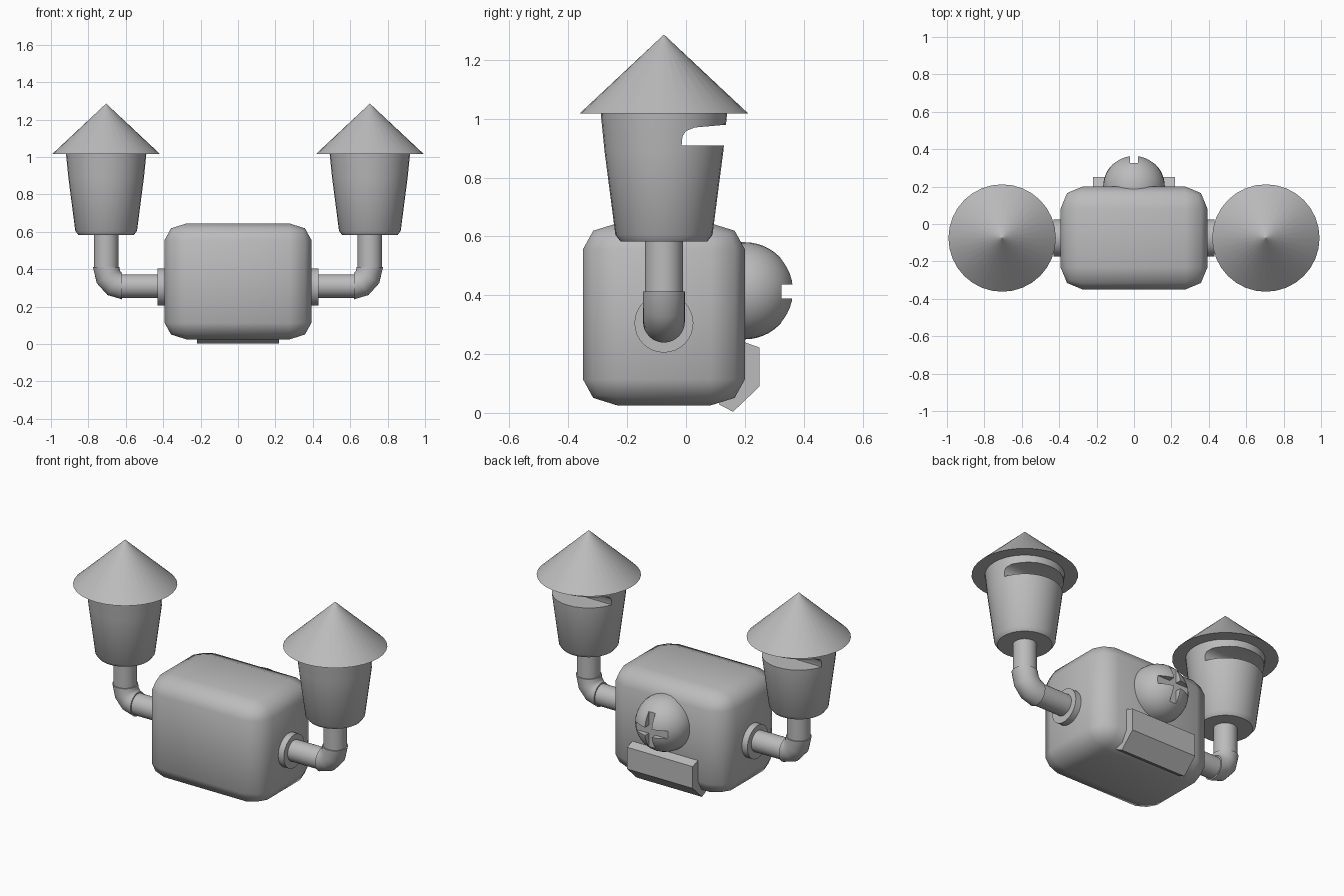
import bpy, bmesh, math

if "Cube" in bpy.data.objects:
    bpy.data.objects.remove(bpy.data.objects["Cube"])

CY = -0.075   # depth of the body centre and arm axis
GREY = bpy.data.materials.new("grey")
GREY.diffuse_color = (0.5, 0.5, 0.5, 1)
GREY.use_nodes = True
GREY.node_tree.nodes["Principled BSDF"].inputs["Base Color"].default_value = GREY.diffuse_color


def make(name, bm):
    bmesh.ops.remove_doubles(bm, verts=bm.verts, dist=1e-5)
    bmesh.ops.recalc_face_normals(bm, faces=bm.faces)
    me = bpy.data.meshes.new(name)
    bm.to_mesh(me)
    bm.free()
    ob = bpy.data.objects.new(name, me)
    me.materials.append(GREY)
    bpy.context.collection.objects.link(ob)
    return ob


def activate(ob):
    bpy.ops.object.select_all(action='DESELECT')
    ob.select_set(True)
    bpy.context.view_layer.objects.active = ob


def smooth(ob, angle=40):
    activate(ob)
    bpy.ops.object.shade_smooth_by_angle(angle=math.radians(angle))


def cut(ob, cutters):
    activate(ob)
    for c in cutters:
        m = ob.modifiers.new("cut", 'BOOLEAN')
        m.operation, m.solver, m.object = 'DIFFERENCE', 'EXACT', c
        bpy.ops.object.modifier_apply(modifier=m.name)
    for c in cutters:
        bpy.data.objects.remove(c)


def loft(name, rings):
    """Skin a list of equal-length point rings, with end caps."""
    bm = bmesh.new()
    loops = [[bm.verts.new(p) for p in r] for r in rings]
    n = len(rings[0])
    for a, b in zip(loops, loops[1:]):
        for i in range(n):
            j = (i + 1) % n
            bm.faces.new((a[i], a[j], b[j], b[i]))
    bm.faces.new(loops[0])
    bm.faces.new(loops[-1])
    return make(name, bm)


def ring(centre, u, v, r, n=32):
    out = []
    for i in range(n):
        a = 2 * math.pi * i / n
        out.append([c + r * (math.cos(a) * p + math.sin(a) * q)
                    for c, p, q in zip(centre, u, v)])
    return out


X, Y, Z = (1, 0, 0), (0, 1, 0), (0, 0, 1)


def prism(name, profile, x0, x1):
    """Extrude a (y, z) profile along x."""
    return loft(name, [[(x, y, z) for y, z in profile] for x in (x0, x1)])


def box(name, size, loc):
    bm = bmesh.new()
    bmesh.ops.create_cube(bm, size=1)
    bmesh.ops.scale(bm, vec=size, verts=bm.verts)
    bmesh.ops.translate(bm, vec=loc, verts=bm.verts)
    return make(name, bm)


# Body: box with broad two-step bevels, flatter in height
bm = bmesh.new()
k = 0.75
bmesh.ops.create_cube(bm, size=1)
bmesh.ops.scale(bm, vec=(0.785, 0.55, 0.62 / k), verts=bm.verts)
bmesh.ops.bevel(bm, geom=bm.edges[:], offset=0.118, segments=2,
                profile=0.5, affect='EDGES')
bmesh.ops.scale(bm, vec=(1, 1, k), verts=bm.verts)
bmesh.ops.translate(bm, vec=(0, CY, 0.335), verts=bm.verts)
smooth(make("body", bm), 50)

# Round screw head on the back with a cross slot
NZ, R = 0.415, 0.165
rings = [ring((0, 0.17, NZ), X, Z, R)]
for i in range(12):
    t = math.pi / 2 * i / 12
    rings.append(ring((0, 0.2 + R * math.sin(t), NZ), X, Z, R * math.cos(t)))
rings.append(ring((0, 0.2 + R, NZ), X, Z, 0.002))
screw = loft("screw_head", rings)
cut(screw, [box("slot_a", (0.045, 0.2, 0.5), (0, 0.425, NZ)),
            box("slot_b", (0.5, 0.2, 0.048), (0, 0.425, NZ - 0.002))])
smooth(screw)

# Bent plate wrapped round the lower back edge
prism("lower_plate", [(0.17, 0.25), (0.20, 0.24), (0.25, 0.222), (0.25, 0.09),
                      (0.16, 0.004), (0.115, 0.027), (0.10, 0.06)], -0.22, 0.22)

for s, side in ((1, "right"), (-1, "left")):
    ax = 0.705 * s
    # Flange and horizontal pipe
    smooth(loft("flange_" + side, [ring((s * x, CY, 0.305), Y, Z, 0.1)
                                   for x in (0.37, 0.43)]))
    smooth(loft("arm_" + side, [ring((s * x, CY, 0.31), Y, Z, 0.063)
                                for x in (0.40, 0.64)]))
    # Elbow
    rings = []
    for i in range(4):
        t = math.radians(30 * i)
        st, ct = math.sin(t), math.cos(t)
        rings.append(ring((s * (0.62 + 0.085 * st), CY, 0.413 - 0.103 * ct),
                          (s * st, 0, -ct), Y, 0.071))
    smooth(loft("elbow_" + side, rings))
    # Upright pipe
    smooth(loft("post_" + side, [ring((ax, CY, z), X, Y, 0.065)
                                 for z in (0.39, 0.60)]))
    # Lantern cup with an opening across its back
    cup = loft("cup_" + side, [ring((ax, CY, z), X, Y, r) for z, r in (
        (0.583, 0.148), (0.605, 0.165), (0.89, 0.202), (1.02, 0.215))])
    cut(cup, [prism("opening", [(-0.015, 0.908), (-0.012, 0.94), (0.0, 0.958),
                                (0.03, 0.97), (0.12, 0.978), (0.3, 0.98),
                                (0.3, 0.908)], ax - 0.4, ax + 0.4)])
    smooth(cup)
    # Conical roof
    smooth(loft("roof_" + side, [ring((ax, CY, z), X, Y, r) for z, r in (
        (1.017, 0.287), (1.285, 0.001))]))
